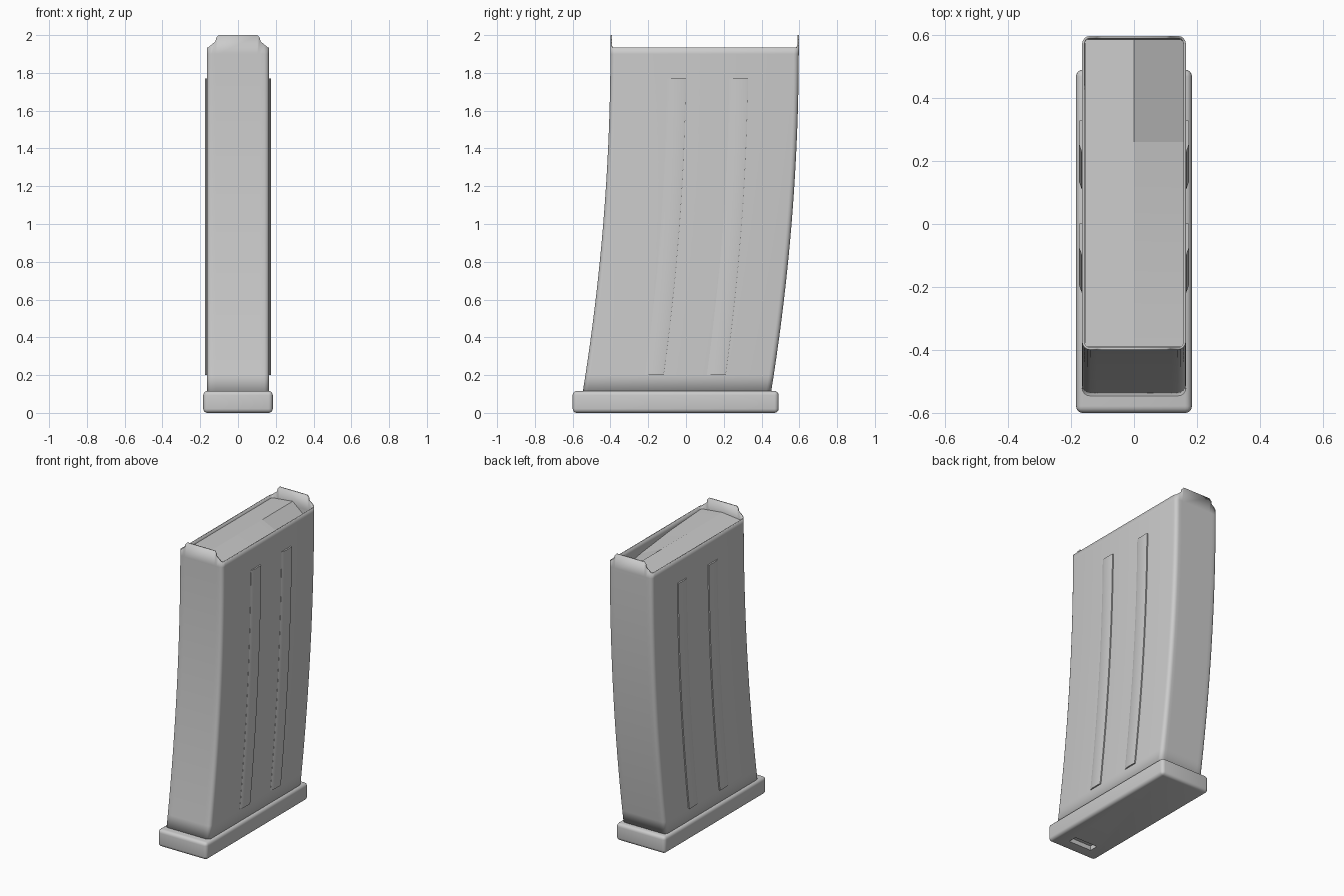
import bpy, bmesh, math

if "Cube" in bpy.data.objects:
    bpy.data.objects.remove(bpy.data.objects["Cube"])

W, HY, YC, R = 0.165, 0.4985, 0.0985, 0.026   # body half width, half depth, centre, corner radius


def bend(z):
    """Backward sweep of the curved body at height z."""
    t = max(0.0, (1.93 - z) / 1.81)
    return -0.145 * t * t


def finish(name, bm, recalc=True):
    if recalc:
        bmesh.ops.recalc_face_normals(bm, faces=bm.faces[:])
    me = bpy.data.meshes.new(name)
    bm.to_mesh(me)
    bm.free()
    ob = bpy.data.objects.new(name, me)
    bpy.context.collection.objects.link(ob)
    return ob


def smooth(ob, angle=35):
    bpy.ops.object.select_all(action='DESELECT')
    ob.select_set(True)
    bpy.context.view_layer.objects.active = ob
    bpy.ops.object.shade_smooth_by_angle(angle=math.radians(angle))


def loft(name, rings, caps=True):
    bm = bmesh.new()
    vs = [[bm.verts.new(p) for p in ring] for ring in rings]
    n = len(rings[0])
    for a, b in zip(vs, vs[1:]):
        for i in range(n):
            j = (i + 1) % n
            bm.faces.new((a[i], a[j], b[j], b[i]))
    if caps:
        bm.faces.new(vs[0][::-1])
        bm.faces.new(vs[-1])
    return finish(name, bm, recalc=caps)


def box(name, size, loc, bevel=0.0):
    bm = bmesh.new()
    bmesh.ops.create_cube(bm, size=1)
    for v in bm.verts:
        v.co = [v.co[k] * size[k] + loc[k] for k in range(3)]
    if bevel:
        bmesh.ops.bevel(bm, geom=bm.edges[:], offset=bevel, segments=4,
                        profile=0.5, affect='EDGES')
    return finish(name, bm)


# Body: rounded rectangle section, counter-clockwise
def arc(cx, cy, start):
    return [(cx + R * math.cos(math.radians(start + a)), cy + R * math.sin(math.radians(start + a)))
            for a in (0, 22.5, 45, 67.5, 90)]


cx, cy = W - R, HY - R
tab_xs = [-0.119, -0.116, -0.103, 0.103, 0.116, 0.119]
section = (arc(-cx, -cy, 180) + [(x, -HY) for x in tab_xs] + arc(cx, -cy, 270)
           + arc(cx, cy, 0) + [(-x, HY) for x in tab_xs] + arc(-cx, cy, 90))


def rim(x):
    """Rim height: flat along the sides, raised tabs on both ends."""
    pts = [(0.0, 2.0), (0.103, 2.0), (0.116, 1.985), (0.119, 1.967), (0.158, 1.935), (1, 1.935)]
    for (a, za), (b, zb) in zip(pts, pts[1:]):
        if abs(x) <= b + 1e-6:
            return za + (zb - za) * (abs(x) - a) / (b - a)
    return 1.935


levels = [0.10 + 1.80 * i / 18 for i in range(19)]
rings = [[(x, y + YC + bend(z), z) for x, y in section] for z in levels]
rings.append([(x, y + YC, rim(x)) for x, y in section])
body = loft("magazine_body", rings, caps=False)
wall = body.modifiers.new("wall", 'SOLIDIFY')
wall.thickness = 0.008
wall.offset = -1
smooth(body)

# Raised ribs: two per side, following the sweep
for side, sx in (("right", 1), ("left", -1)):
    for k, y0 in enumerate((-0.098, 0.230)):
        rr = []
        for i in range(17):
            z = 0.20 + 1.57 * i / 16
            y = y0 + bend(z) * 0.9
            rr.append([(sx * px, y + py, z) for px, py in
                       ((0.160, 0), (0.166, 0), (0.174, 0.022), (0.175, 0.09), (0.173, 0.1), (0.160, 0.1))])
        smooth(loft(f"rib_{side}_{k + 1}", rr), 30)

# Follower plate: flat on one side of the crease, twisted down on the other
ends = []
for y, zr in ((-0.388, 1.915), (-0.06, 1.895), (0.26, 1.86), (0.585, 1.80)):
    ends.append([(-0.156, y, 1.915), (0, y, 1.932), (0.157, y, zr),
                 (0.157, y, zr - 0.08), (-0.156, y, 1.835)])
smooth(loft("follower", ends), 12)

# Base plate with a release slot underneath
base = box("base_plate", (0.368, 1.09, 0.116), (0, -0.055, 0.058), 0.022)
slot = box("slot_cutter", (0.17, 0.06, 0.06), (0, -0.485, 0.0))
slot.hide_render = True
slot.hide_viewport = True
cut = base.modifiers.new("slot", 'BOOLEAN')
cut.object = slot
cut.operation = 'DIFFERENCE'
cut.solver = 'EXACT'
smooth(base)
